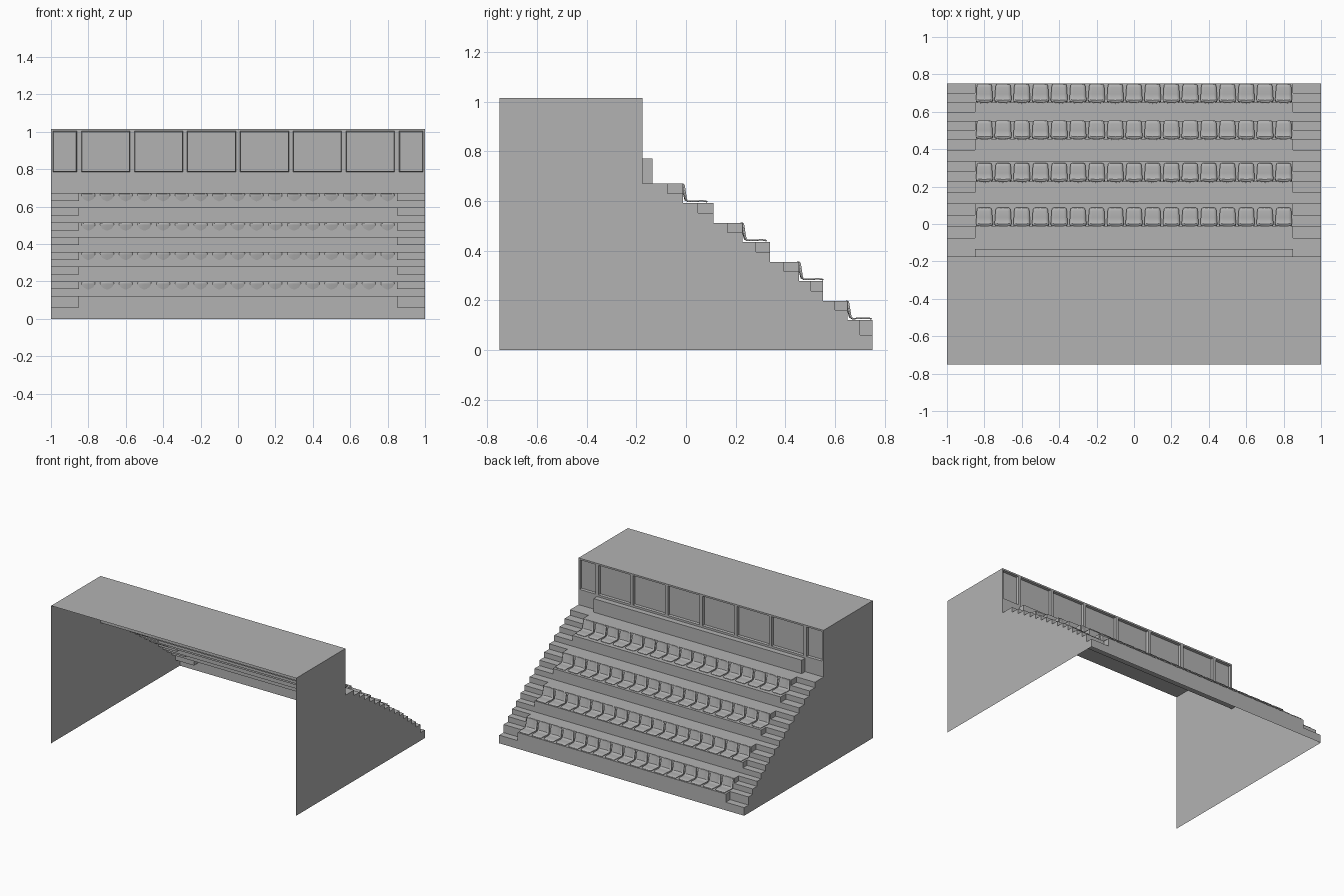
import bpy, bmesh, math

cube = bpy.data.objects.get("Cube")
if cube:
    bpy.data.objects.remove(cube, do_unlink=True)

grey = bpy.data.materials.new("concrete grey")
grey.use_nodes = True
colour = (0.45, 0.45, 0.45, 1)
grey.diffuse_color = colour
grey.node_tree.nodes["Principled BSDF"].inputs["Base Color"].default_value = colour


def place(name, mesh):
    obj = bpy.data.objects.new(name, mesh)
    bpy.context.collection.objects.link(obj)
    return obj


def build(name, verts, faces):
    mesh = bpy.data.meshes.new(name)
    mesh.from_pydata(verts, [], faces)
    mesh.materials.append(grey)
    return place(name, mesh)


def sheet(name, profile, x0, x1):
    """Sweep an open (y, z) profile along x."""
    verts = [(x, y, z) for y, z in profile for x in (x0, x1)]
    faces = [(i, i + 1, i + 3, i + 2) for i in range(0, len(verts) - 2, 2)]
    return build(name, verts, faces)


def steps(start, edges, heights):
    """Stair profile: each tread runs to its edge, then drops."""
    points, y = [], start
    for edge, z in zip(edges, heights):
        points += [(y, z), (edge, z)]
        y = edge
    return points + [(y, 0)]


WALL, BACK, TOP, AISLE = -0.175, -0.75, 1.015, 0.85
edges = [-.075, -.012, .048, .11, .168, .227, .282, .338,
         .395, .455, .503, .552, .6, .65, .7, .75]
heights = [.67, .63, .592, .552, .512, .473, .435, .395,
           .355, .315, .278, .237, .197, .16, .12, .06]

# Stepped terraces and the two side aisles
sheet("terraces", steps(WALL, edges[1::2], heights[::2]), -AISLE, AISLE)
aisle = steps(WALL, edges, heights)
for side, label in ((1, "left"), (-1, "right")):
    sheet(label + "_aisle_stairs", aisle, side * AISLE, side)
    # Side wall follows the aisle stairs
    outline = [(BACK, 0), (BACK, TOP), (WALL, TOP)] + aisle
    build(label + "_side_wall", [(side, y, z) for y, z in outline],
          [tuple(range(len(outline)))])
    # Small cheeks between aisle and terraces
    verts, faces = [], []
    for i in range(0, len(edges), 2):
        n = len(verts)
        bottom = heights[i + 1]
        verts += [(side * AISLE, y, z) for y, z in (
            (edges[i], bottom), (edges[i + 1], bottom),
            (edges[i + 1], heights[i]), (edges[i], heights[i]))]
        faces.append((n, n + 1, n + 2, n + 3))
    build(label + "_terrace_cheeks", verts, faces)

# Roof
sheet("roof", [(BACK, TOP), (WALL, TOP)], -1, 1)

# Window wall with recessed panes
xs = [-1, -.99, -.862]
for i in range(6):
    centre = -.7075 + .283 * i
    xs += [centre - .13, centre + .13]
xs += [.862, .99, 1]
zs = [heights[0], .785, 1.003, TOP]
bm = bmesh.new()
grid = [[bm.verts.new((x, WALL, z)) for z in zs] for x in xs]
panes = []
for i in range(len(xs) - 1):
    for j in range(len(zs) - 1):
        face = bm.faces.new((grid[i][j], grid[i][j + 1],
                             grid[i + 1][j + 1], grid[i + 1][j]))
        if j == 1 and i % 2 == 1:
            panes.append(face)
bm.normal_update()
bmesh.ops.inset_individual(bm, faces=panes, thickness=.004, depth=-.018)
mesh = bpy.data.meshes.new("window_wall")
bm.to_mesh(mesh)
bm.free()
mesh.materials.append(grey)
place("window_wall", mesh)

# Parapet in front of the windows
bpy.ops.mesh.primitive_cube_add(size=1, location=(0, -.155, .72))
parapet = bpy.context.object
parapet.name = "parapet"
parapet.scale = (2 * AISLE, .04, .1)
parapet.data.materials.append(grey)

# Seat shell: (y, z, half width, backward bow) from front lip to top of back
ribs = [(.097, .003, .030, 0), (.094, .006, .038, 0), (.08, .008, .041, 0),
        (.045, .007, .043, 0), (.022, .006, .045, .002), (.014, .012, .045, .005),
        (.009, .04, .044, .007), (.005, .066, .042, .008), (.003, .074, .036, .008),
        (.002, .077, .028, .006)]
across = [-1, -.6, 0, .6, 1]
verts = [(u * w, y - bow * (1 - u * u), z) for y, z, w, bow in ribs for u in across]
n = len(across)
faces = [(r * n + c, r * n + c + 1, r * n + n + c + 1, r * n + n + c)
         for r in range(len(ribs) - 1) for c in range(n - 1)]
first = build("seat", verts, faces)
seat_mesh = first.data
seat_mesh.shade_smooth()
seat_mesh.set_sharp_from_angle(angle=math.radians(40))
bpy.data.objects.remove(first)

# Four rows of seats
for row in range(4):
    riser, tread = edges[4 * row + 1], heights[4 * row + 2]
    for k in range(17):
        seat = place(f"seat_row_{row + 1}_{k + 1}", seat_mesh)
        seat.location = (-.8 + .1 * k, riser, tread)
        shell = seat.modifiers.new("thickness", "SOLIDIFY")
        shell.thickness = .006
        shell.offset = 0
